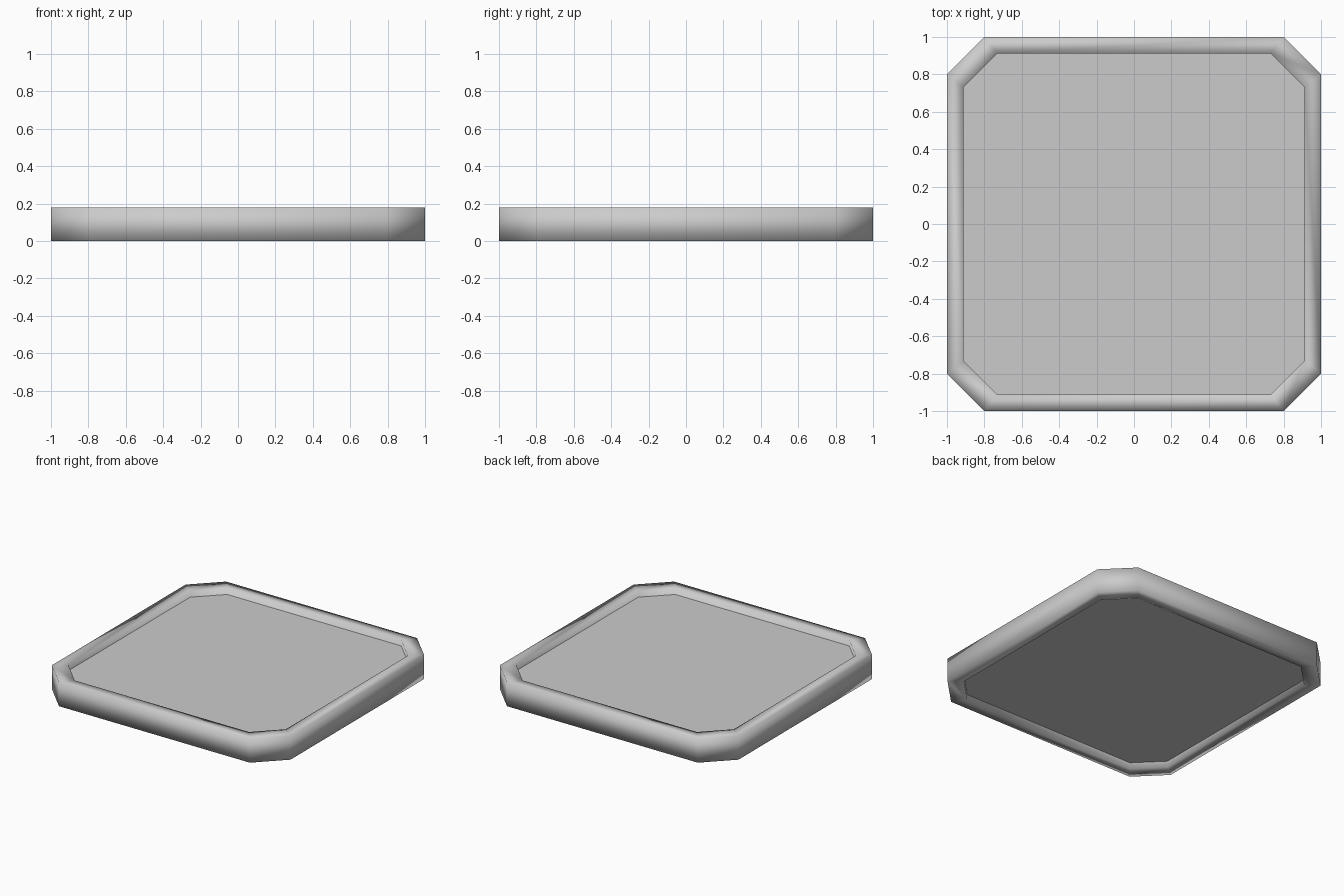
import bpy

if "Cube" in bpy.data.objects:
    bpy.data.objects.remove(bpy.data.objects["Cube"])

# chamfered-square outline shared by the rim and the panel
OUTLINE = [(1, -.8), (1, .8), (.8, 1), (-.8, 1), (-1, .8), (-1, -.8), (-.8, -1), (.8, -1)]
N = len(OUTLINE)
INNER = 0.912


def add_object(name, verts, faces, smooth):
    mesh = bpy.data.meshes.new(name)
    mesh.from_pydata(verts, [], faces)
    mesh.polygons.foreach_set("use_smooth", [smooth] * len(faces))
    obj = bpy.data.objects.new(name, mesh)
    bpy.context.collection.objects.link(obj)
    return obj


def loops(profile):
    """One scaled copy of the outline for each (scale, z) profile point."""
    return [(x * s, y * s, z) for s, z in profile for x, y in OUTLINE]


def bridge(a, b):
    """Quads between outline loops a and b."""
    return [(a * N + i, a * N + (i + 1) % N, b * N + (i + 1) % N, b * N + i)
            for i in range(N)]


# rim: rectangular section swept round the outline, softly shaded
section = [(1, 0), (1, .18), (INNER, .18), (INNER, 0)]
rim_faces = [f for k in range(4) for f in bridge(k, (k + 1) % 4)]
add_object("rim", loops(section), rim_faces, True)

# panel: flat slab recessed from both sides of the rim
panel_faces = bridge(0, 1) + [tuple(range(N))[::-1], tuple(range(N, 2 * N))]
add_object("panel", loops([(INNER, .045), (INNER, .135)]), panel_faces, False)
